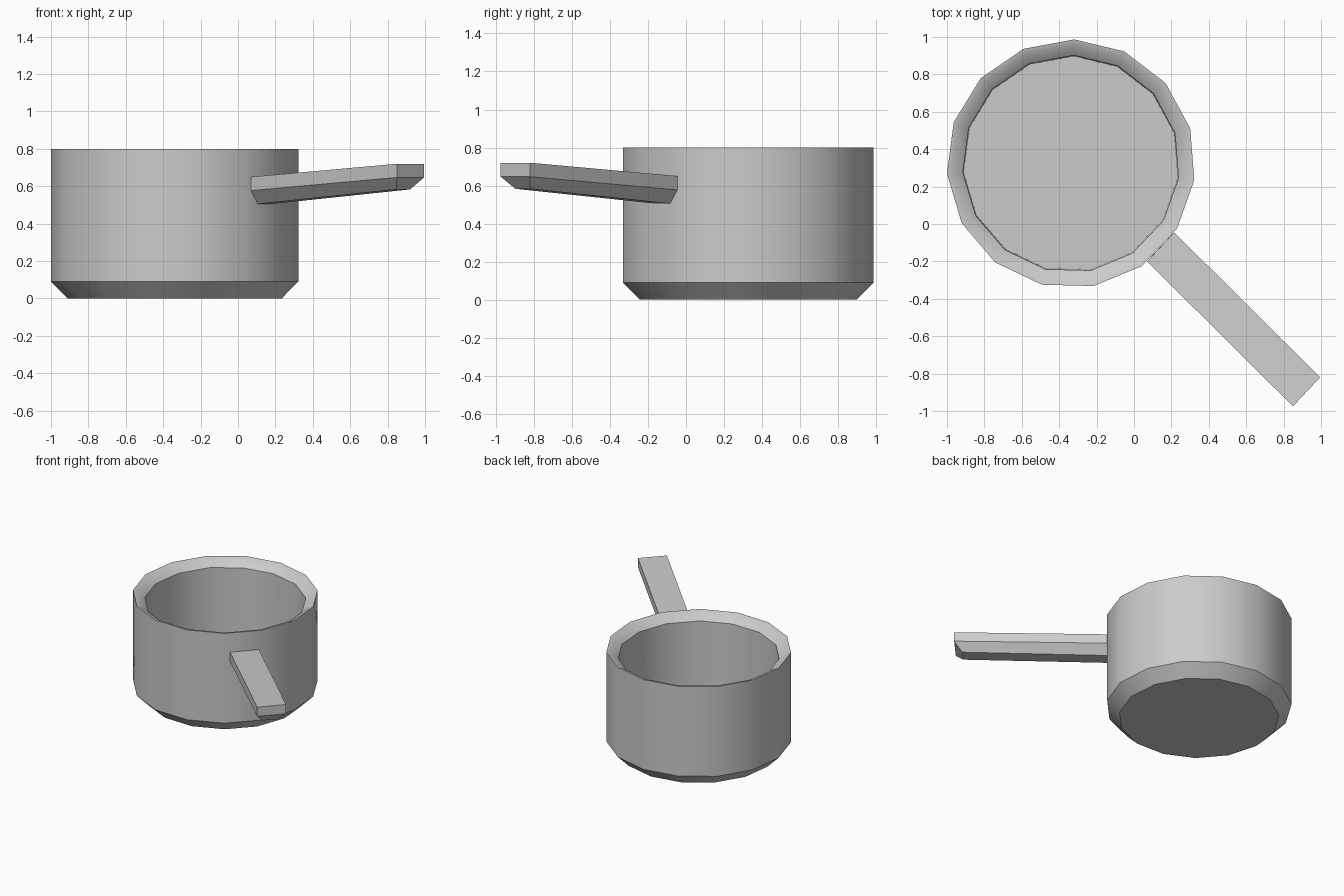
import bpy, bmesh, math

if "Cube" in bpy.data.objects:
    bpy.data.objects.remove(bpy.data.objects["Cube"])

CX, CY, N = -0.337, 0.322, 15
START = math.radians(88.5)

def finish(bm, name):
    bmesh.ops.recalc_face_normals(bm, faces=bm.faces)
    me = bpy.data.meshes.new(name)
    bm.to_mesh(me)
    bm.free()
    ob = bpy.data.objects.new(name, me)
    bpy.context.collection.objects.link(ob)
    bpy.ops.object.select_all(action='DESELECT')
    ob.select_set(True)
    bpy.context.view_layer.objects.active = ob
    bpy.ops.object.shade_smooth_by_angle(angle=math.radians(35))
    return ob

def loft(rings, name):
    """Skin between matching rings and cap both ends."""
    bm = bmesh.new()
    rings = [[bm.verts.new(p) for p in r] for r in rings]
    for a, b in zip(rings, rings[1:]):
        for i in range(len(a)):
            j = (i + 1) % len(a)
            bm.faces.new((a[i], a[j], b[j], b[i]))
    bm.faces.new(rings[0])
    bm.faces.new(rings[-1])
    return finish(bm, name)

def circle(r, z):
    step = 2 * math.pi / N
    return [(CX + r * math.cos(START + i * step),
             CY + r * math.sin(START + i * step), z) for i in range(N)]

# pot: underside, bevel, outer wall, sloping rim, inner wall, inner floor
profile = [(0.575, 0), (0.665, 0.09), (0.665, 0.80), (0.64, 0.795),
           (0.58, 0.745), (0.575, 0.09)]
loft([circle(r, z) for r, z in profile], "pot_body")

# handle: flat top, vertical sides, bevelled underside, rising outward
top = [(0.07, -0.2, 0.65), (0.85, -0.975, 0.72),
       (0.995, -0.82, 0.72), (0.215, -0.045, 0.65)]
middle = [(x, y, z - 0.073) for x, y, z in top]
bottom = [(0.106, -0.16, 0.505), (0.846, -0.897, 0.583),
          (0.92, -0.819, 0.583), (0.18, -0.084, 0.505)]
loft([top, middle, bottom], "handle")
